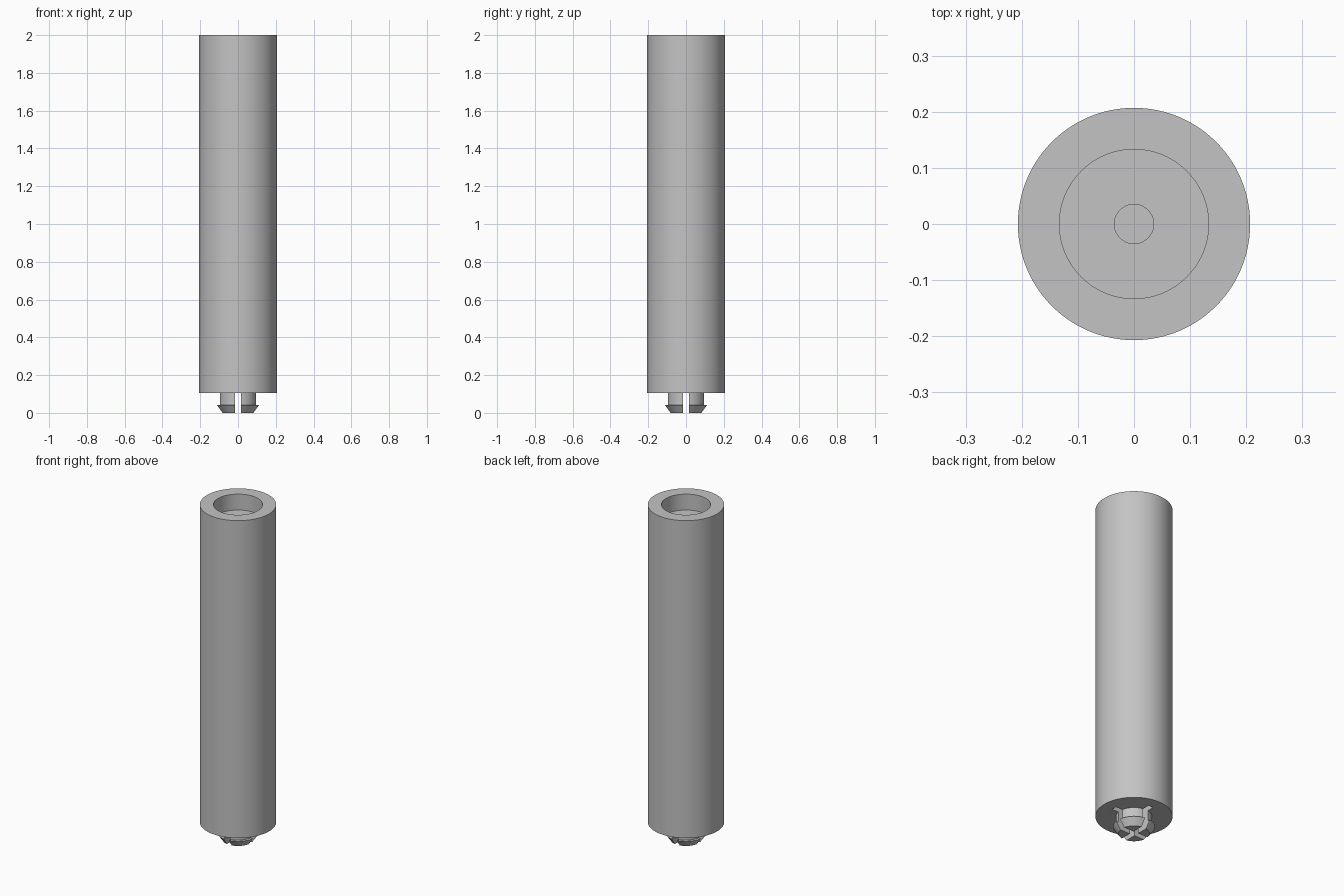
import bpy, bmesh, math
from mathutils import Matrix

cube = bpy.data.objects.get("Cube")
if cube:
    bpy.data.objects.remove(cube, do_unlink=True)

grey = bpy.data.materials.new("plain grey")
grey.use_nodes = True
COLOUR = (0.55, 0.55, 0.55, 1)
grey.diffuse_color = COLOUR
grey.node_tree.nodes["Principled BSDF"].inputs["Base Color"].default_value = COLOUR

SIDES = 96
BASE = 0.105          # underside of the body
POCKET = 0.04         # depth the slots reach into the body


def add_object(name, bm):
    bmesh.ops.recalc_face_normals(bm, faces=bm.faces)
    mesh = bpy.data.meshes.new(name)
    bm.to_mesh(mesh)
    bm.free()
    mesh.materials.append(grey)
    obj = bpy.data.objects.new(name, mesh)
    bpy.context.collection.objects.link(obj)
    return obj


def lathe(name, profile):
    """Spin a (radius, height) profile, capping both ends."""
    bm = bmesh.new()
    rings = []
    for r, z in profile:
        rings.append([bm.verts.new((r * math.cos(a), r * math.sin(a), z))
                      for a in (math.tau * i / SIDES for i in range(SIDES))])
    for low, high in zip(rings, rings[1:]):
        for i in range(SIDES):
            j = (i + 1) % SIDES
            bm.faces.new((low[i], low[j], high[j], high[i]))
    bm.faces.new(rings[0])
    bm.faces.new(rings[-1])
    return add_object(name, bm)


def slot_cutter(name, size_x, size_y):
    bm = bmesh.new()
    low, high = -0.1, BASE + POCKET
    bmesh.ops.create_cube(bm, size=1, matrix=Matrix.Translation((0, 0, (low + high) / 2))
                          @ Matrix.Diagonal((size_x, size_y, high - low, 1)))
    obj = add_object(name, bm)
    obj.hide_render = True
    return obj


# Tubular body with a stepped socket in the top
body = lathe("spacer_body", [(0.207, BASE), (0.207, 2), (0.133, 2), (0.133, 1.905),
                             (0.035, 1.905), (0.035, 1.8)])

# Snap-in foot: neck above a tapered barb
foot = lathe("snap_foot", [(0.083, 0), (0.113, 0.042), (0.097, 0.042), (0.097, BASE)])

# Crossed slots split the foot into four prongs
LENGTH, WIDTH = 0.28, 0.032
cutters = [slot_cutter("slot_cutter_x", LENGTH, WIDTH),
           slot_cutter("slot_cutter_y", WIDTH, LENGTH)]

for obj in (body, foot):
    for cutter in cutters:
        mod = obj.modifiers.new("slot", 'BOOLEAN')
        mod.operation = 'DIFFERENCE'
        mod.solver = 'EXACT'
        mod.object = cutter
    bpy.context.view_layer.update()
    evaluated = obj.evaluated_get(bpy.context.evaluated_depsgraph_get())
    mesh = bpy.data.meshes.new_from_object(evaluated)
    obj.modifiers.clear()
    obj.data = mesh

for cutter in cutters:
    bpy.data.objects.remove(cutter, do_unlink=True)

# Smooth the round walls, keep the rims sharp
bpy.ops.object.select_all(action='DESELECT')
for obj in (body, foot):
    obj.select_set(True)
bpy.context.view_layer.objects.active = body
bpy.ops.object.shade_smooth_by_angle(angle=math.radians(30))
